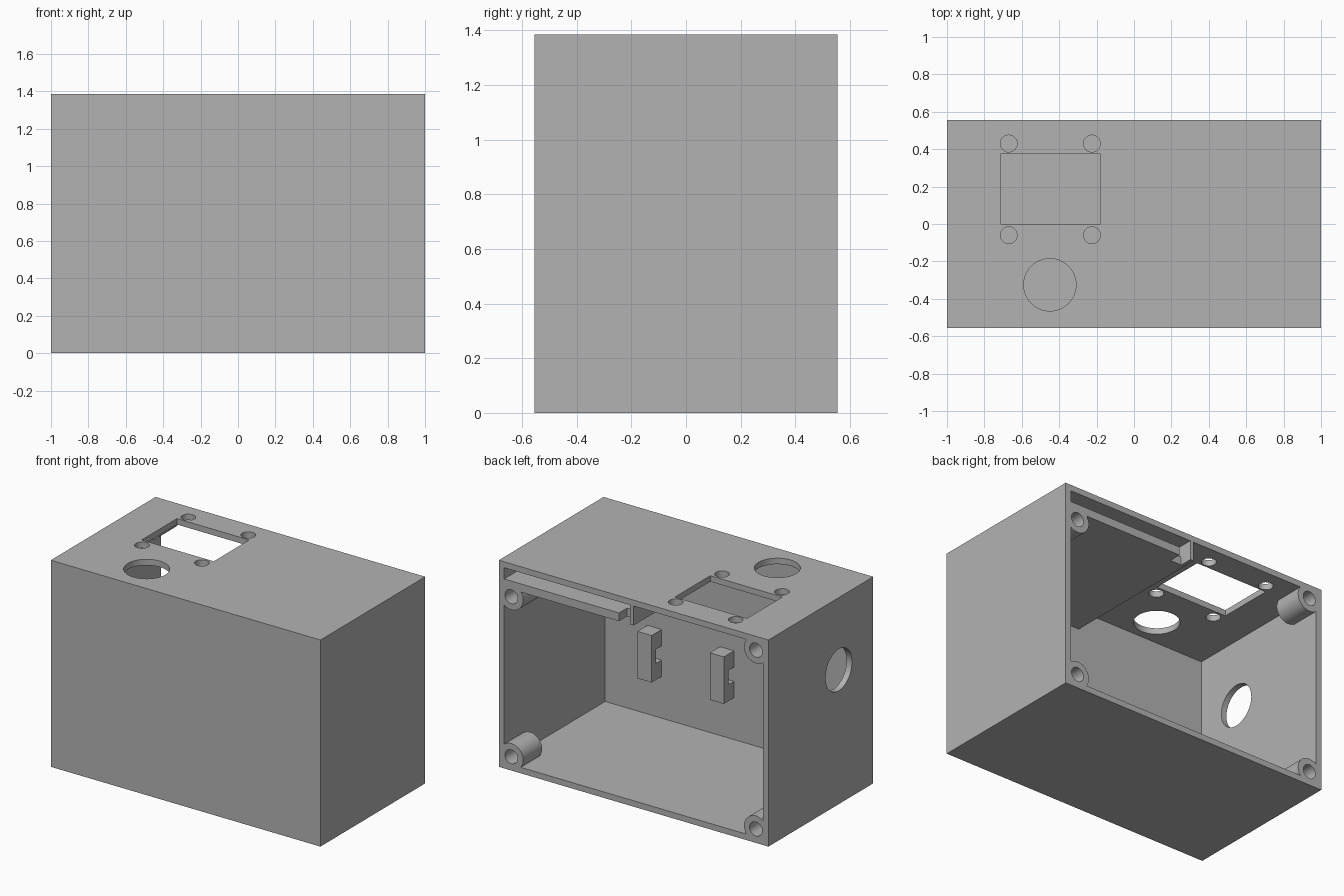
import bpy, math
from mathutils import Vector

cube = bpy.data.objects.get("Cube")
if cube:
    bpy.data.objects.remove(cube, do_unlink=True)

# Main dimensions
W, D, H = 1.0, 0.555, 1.385      # half width, half depth, height
T = 0.04                         # wall thickness
OUT = 0.3                        # overshoot of cutters
TRAY_Z = 1.215

grey = bpy.data.materials.new("plain grey plastic")
grey.use_nodes = True
grey.diffuse_color = (0.45, 0.45, 0.45, 1)
grey.node_tree.nodes["Principled BSDF"].inputs["Base Color"].default_value = (0.45, 0.45, 0.45, 1)


def prism(name, outline, axis, lo, hi):
    """Extrude a 2D outline along an axis: x uses (y, z), y uses (x, z), z uses (x, y)."""
    i = "xyz".index(axis)
    n = len(outline)
    verts = []
    for level in (lo, hi):
        for a, b in outline:
            p = [a, b]
            p.insert(i, level)
            verts.append(p)
    faces = [tuple(range(n)), tuple(range(n, 2 * n))]
    faces += [(k, (k + 1) % n, (k + 1) % n + n, k + n) for k in range(n)]
    mesh = bpy.data.meshes.new(name)
    mesh.from_pydata(verts, [], faces)
    mesh.materials.append(grey)
    obj = bpy.data.objects.new(name, mesh)
    bpy.context.collection.objects.link(obj)
    bpy.context.view_layer.objects.active = obj
    bpy.ops.object.select_all(action="DESELECT")
    obj.select_set(True)
    bpy.ops.object.mode_set(mode="EDIT")
    bpy.ops.mesh.select_all(action="SELECT")
    bpy.ops.mesh.normals_make_consistent(inside=False)
    bpy.ops.object.mode_set(mode="OBJECT")
    return obj


def box(name, x, y, z):
    return prism(name, [(x[0], y[0]), (x[1], y[0]), (x[1], y[1]), (x[0], y[1])], "z", *z)


def cylinder(name, centre, radius, axis, lo, hi, sides=48):
    ring = [(centre[0] + radius * math.cos(k * math.tau / sides),
             centre[1] + radius * math.sin(k * math.tau / sides)) for k in range(sides)]
    return prism(name, ring, axis, lo, hi)


def subtract(target, cutter):
    cutter.hide_render = True
    mod = target.modifiers.new("cut", "BOOLEAN")
    mod.operation, mod.solver, mod.object = "DIFFERENCE", "EXACT", cutter
    bpy.context.view_layer.objects.active = target
    bpy.ops.object.modifier_apply(modifier=mod.name)
    bpy.data.objects.remove(cutter, do_unlink=True)


# Housing: a box hollowed from the back, leaving four screw bosses
housing = box("housing", (-W, W), (-D, D), (0, H))
cavity = box("cavity", (T - W, W - T), (T - D, D + OUT), (T, H - T))
bosses = [(-0.907, 0.093), (0.907, 0.093), (-0.907, H - 0.093), (0.907, 1.165)]
for spot in bosses:
    subtract(cavity, cylinder("boss", spot, 0.088, "y", D - 0.2, D + 2 * OUT))
subtract(housing, cavity)
for spot in bosses:
    subtract(housing, cylinder("screw_hole", spot, 0.047, "y", D - 0.18, D + OUT))

# Roof openings: display window, its four screw holes and a round hole
subtract(housing, box("window", (-0.715, -0.18), (0.0, 0.375), (H - 0.1, H + OUT)))
for x in (-0.67, -0.225):
    for y in (-0.06, 0.43):
        subtract(housing, cylinder("window_screw", (x, y), 0.045, "z", H - 0.1, H + OUT))
subtract(housing, cylinder("roof_hole", (-0.45, -0.325), 0.14, "z", H - 0.1, H + OUT))

# Round hole in the right wall
subtract(housing, cylinder("side_hole", (-0.19, 0.9), 0.14, "x", -W - OUT, -W + 0.1))

bpy.ops.object.select_all(action="DESELECT")
housing.select_set(True)
bpy.context.view_layer.objects.active = housing
bpy.ops.object.shade_smooth_by_angle(angle=math.radians(30))

# Slot compartment under the roof: notched floor and divider
inner, front = W - T, T - D
prism("tray_floor", [(0.025, front), (inner, front), (inner, D), (0.108, D),
                     (0.108, D - 0.085), (0.025, D - 0.085)], "z", TRAY_Z, TRAY_Z + 0.055)
box("tray_divider", (0.0, 0.025), (front, D), (TRAY_Z, H - T))

# Strap loops on the inside of the front wall, slotted next to the wall
for name, x in (("strap_loop_left", 0.541), ("strap_loop_right", 0.005)):
    back, slot = front + 0.107, front + 0.06
    prism(name, [(front, 0.32), (back, 0.32), (back, 0.635), (front, 0.635),
                 (front, 0.525), (slot, 0.525), (slot, 0.43), (front, 0.43)],
          "x", x, x + 0.104)
